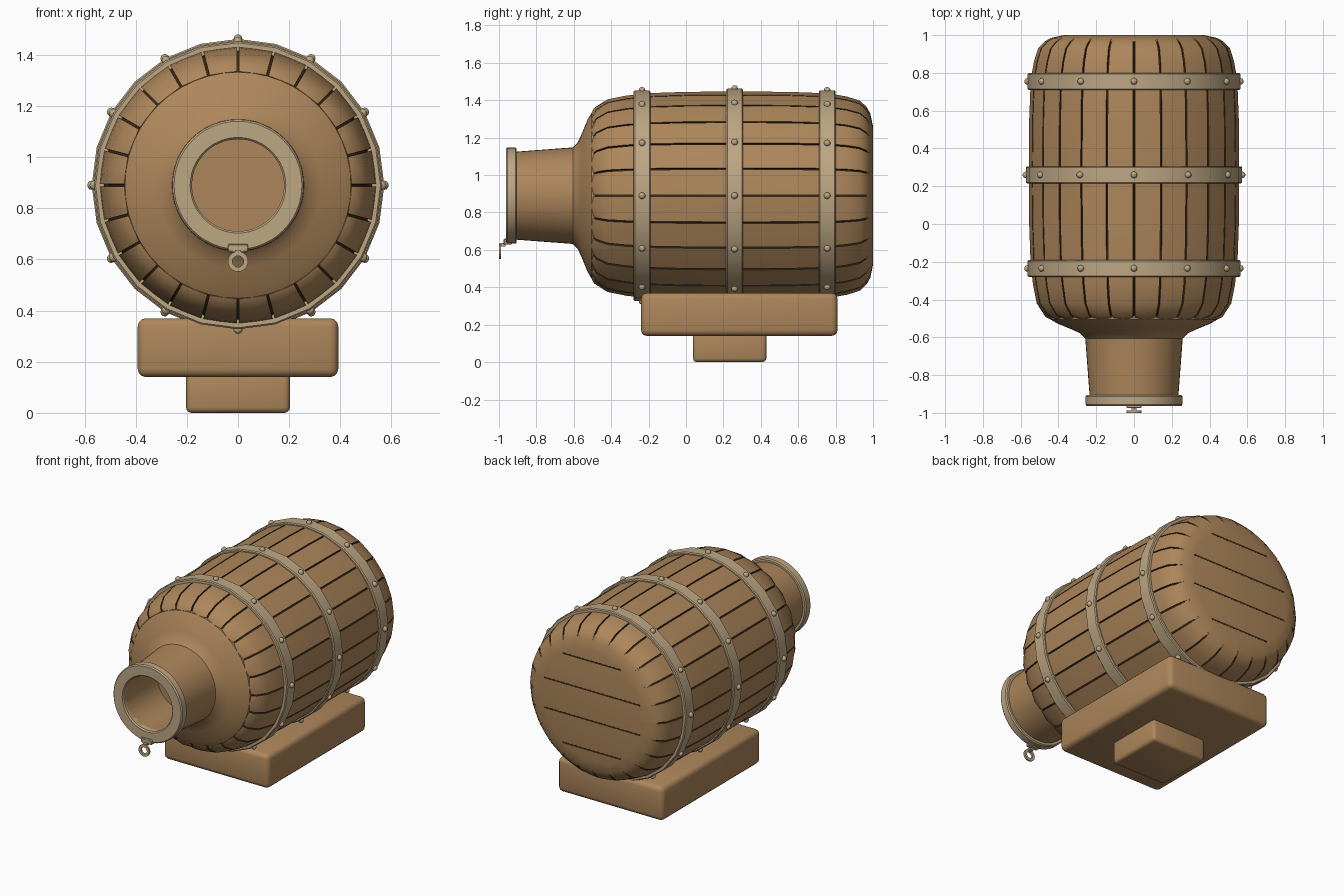
import bpy, bmesh, math
from mathutils import Matrix, Vector

if "Cube" in bpy.data.objects:
    bpy.data.objects.remove(bpy.data.objects["Cube"])

AXIS_Z = 0.89          # height of the barrel axis
STAVES = 24
TAU = math.tau


def material(name, rgb):
    m = bpy.data.materials.new(name)
    m.use_nodes = True
    m.diffuse_color = (*rgb, 1)
    m.node_tree.nodes["Principled BSDF"].inputs["Base Color"].default_value = (*rgb, 1)
    return m


wood = material("oak_wood", (0.42, 0.24, 0.105))
hoop_tan = material("pale_hoop", (0.51, 0.385, 0.23))
seam_dark = material("dark_seam", (0.045, 0.025, 0.01))


def finish(name, bm, mats, angle=40):
    bmesh.ops.recalc_face_normals(bm, faces=bm.faces)
    mesh = bpy.data.meshes.new(name)
    bm.to_mesh(mesh)
    bm.free()
    for m in mats:
        mesh.materials.append(m)
    ob = bpy.data.objects.new(name, mesh)
    bpy.context.collection.objects.link(ob)
    bpy.ops.object.select_all(action="DESELECT")
    ob.select_set(True)
    bpy.context.view_layer.objects.active = ob
    bpy.ops.object.shade_smooth_by_angle(angle=math.radians(angle))
    return ob


def polar(y, r, a, z=AXIS_Z):
    return Vector((r * math.sin(a), y, z + r * math.cos(a)))


def lathe(name, profile, mat, closed=False, segments=48, z=AXIS_Z):
    """Turn a (y, r) profile around the barrel direction."""
    bm = bmesh.new()
    rings = [[bm.verts.new(polar(y, r, TAU * i / segments, z)) for i in range(segments)]
             for y, r in profile]
    pairs = list(zip(rings, rings[1:])) + ([(rings[-1], rings[0])] if closed else [])
    for a, b in pairs:
        for i in range(segments):
            j = (i + 1) % segments
            bm.faces.new((a[i], a[j], b[j], b[i]))
    bmesh.ops.remove_doubles(bm, verts=bm.verts, dist=1e-5)
    return finish(name, bm, [mat])


def box(name, lo, hi, mat, bevel=0.0, segments=3):
    bm = bmesh.new()
    lo, hi = Vector(lo), Vector(hi)
    bmesh.ops.create_cube(bm, size=1, matrix=Matrix.Translation((lo + hi) / 2)
                          @ Matrix.Diagonal((*(hi - lo), 1)))
    if bevel:
        bmesh.ops.bevel(bm, geom=bm.edges[:], offset=bevel, segments=segments,
                        profile=0.5, affect="EDGES")
    return finish(name, bm, [mat])


# Barrel staves: (y, radius, seam depth), with a recessed seam between each pair
PROFILE = [(-0.47, 0.42, 0.02), (-0.495, 0.445, 0.02), (-0.48, 0.475, 0.02),
           (-0.42, 0.515, 0.02), (-0.32, 0.535, 0.015), (-0.2, 0.548, 0.015),
           (0.0, 0.555, 0.015), (0.26, 0.557, 0.015), (0.55, 0.555, 0.015),
           (0.76, 0.547, 0.015), (0.86, 0.53, 0.015), (0.93, 0.508, 0.015),
           (0.965, 0.475, 0.01), (0.985, 0.44, 0.0), (1.0, 0.37, 0.0)]


def build_staves():
    bm = bmesh.new()
    half_seam, half_stave = 0.0045, TAU / STAVES / 2
    rows = []
    for n, (y, r, depth) in enumerate(PROFILE):
        row = []
        bulge = 0.012 if n in (1, 2) else 0
        for k in range(STAVES):
            a, g = TAU * k / STAVES, half_seam / r
            for off, drop in ((-g, 0), (-g * 0.9, depth), (g * 0.9, depth), (g, 0)):
                row.append(bm.verts.new(polar(y, r - drop, a + off)))
            mid_r = r * (math.cos(half_stave) + 0.004)
            row.append(bm.verts.new(polar(y - bulge, mid_r, a + half_stave)))
        rows.append(row)
    count = len(rows[0])
    for n, (a, b) in enumerate(zip(rows, rows[1:])):
        seam = PROFILE[n + 1][2] > 0
        for i in range(count):
            j = (i + 1) % count
            f = bm.faces.new((a[i], a[j], b[j], b[i]))
            f.material_index = int(seam and i % 5 < 3)
    bm.faces.new(rows[-1])
    return finish("barrel_staves", bm, [wood, seam_dark], 35)


build_staves()

# Seams between the planks of the back head
for n, h in enumerate((-0.3, -0.1, 0.1, 0.3)):
    w = math.sqrt(0.37 ** 2 - h * h)
    box(f"back_plank_seam_{n + 1}", (-w, 0.996, AXIS_Z + h - 0.005),
        (w, 1.001, AXIS_Z + h + 0.005), seam_dark)

# Front head flowing into the hollow neck
lathe("front_neck", [(-0.44, 0.45), (-0.505, 0.442), (-0.525, 0.41), (-0.56, 0.325),
                     (-0.58, 0.283), (-0.605, 0.258), (-0.91, 0.235), (-0.94, 0.235),
                     (-0.94, 0.18), (-0.6, 0.18), (-0.6, 0.0)], wood)

# Pale mouth rim
lathe("mouth_rim", [(-0.905, 0.2), (-0.905, 0.25), (-0.912, 0.257), (-0.955, 0.257),
                    (-0.963, 0.25), (-0.963, 0.187), (-0.955, 0.18), (-0.92, 0.18)],
      hoop_tan, closed=True)

# Hoops, each with a row of rivets
for label, y, r in (("front", -0.235, 0.563), ("middle", 0.26, 0.572), ("back", 0.755, 0.563)):
    w = 0.045
    lathe(f"{label}_hoop", [(y - w, r - 0.04), (y - w, r - 0.006), (y - w + 0.006, r),
                            (y + w - 0.006, r), (y + w, r - 0.006), (y + w, r - 0.04)],
          hoop_tan, closed=True, segments=STAVES)
    bm = bmesh.new()
    for k in range(12):
        bmesh.ops.create_uvsphere(bm, u_segments=10, v_segments=6, radius=0.018,
                                  matrix=Matrix.Translation(polar(y, r, TAU * k / 12)))
    finish(f"{label}_hoop_rivets", bm, [hoop_tan], 60)

# Small pull ring under the mouth
box("pull_ring_bracket", (-0.04, -0.975, 0.628), (0.04, -0.93, 0.66), hoop_tan, 0.004, 1)
box("pull_ring_link", (-0.012, -0.996, 0.618), (0.012, -0.965, 0.636), hoop_tan)
lathe("pull_ring", [(-1.0, 0.022), (-1.0, 0.04), (-0.988, 0.04), (-0.988, 0.022)],
      hoop_tan, closed=True, segments=24, z=0.592)

# Stand
box("stand_block", (-0.392, -0.24, 0.14), (0.392, 0.81, 0.37), wood, 0.032)
box("stand_foot", (-0.203, 0.037, 0.0), (0.203, 0.43, 0.16), wood, 0.022)
